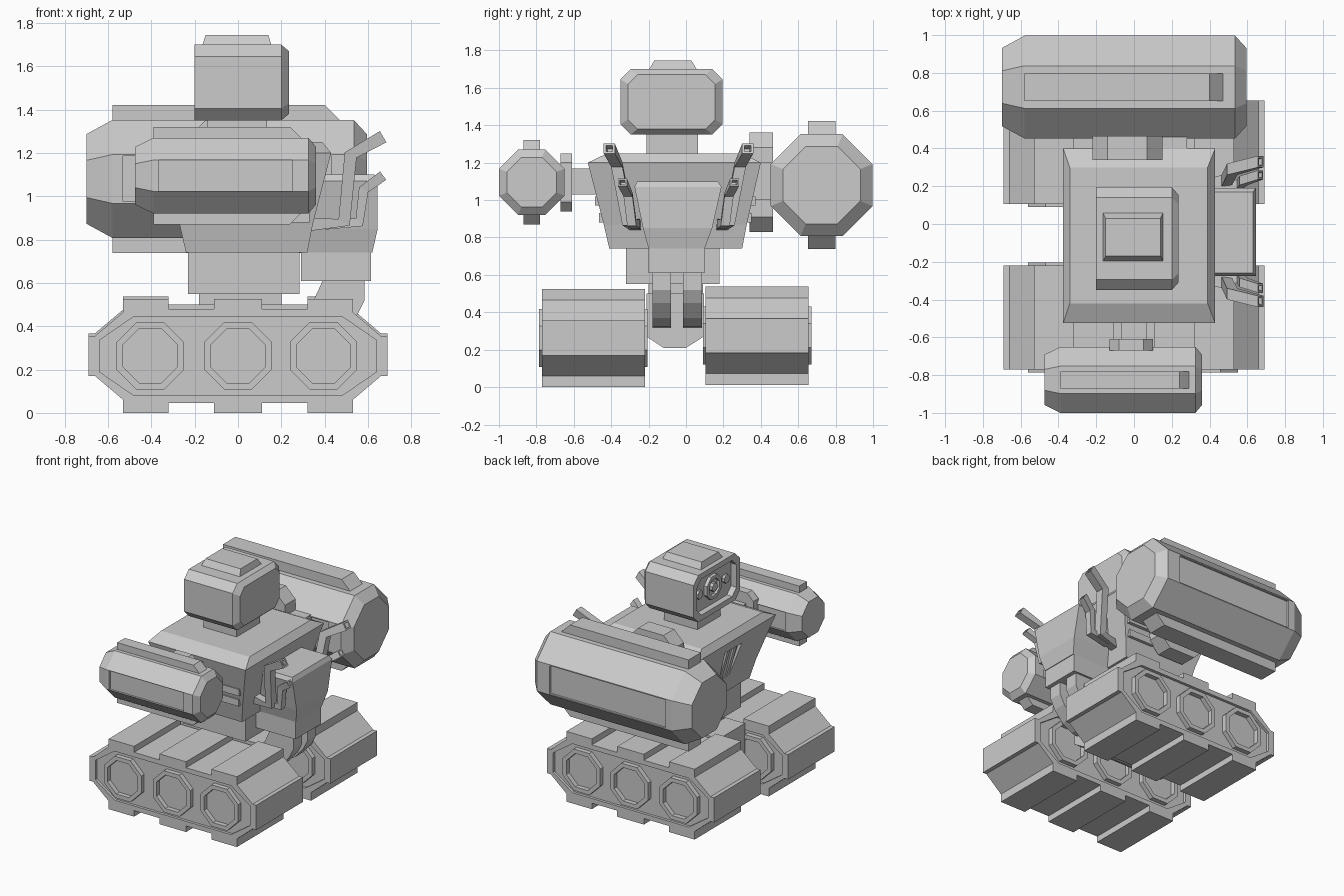
import bpy
import bmesh
import math

if "Cube" in bpy.data.objects:
    bpy.data.objects.remove(bpy.data.objects["Cube"])

grey = bpy.data.materials.new("plain_grey")
grey.use_nodes = True
GREY = (0.6, 0.6, 0.6, 1)
grey.diffuse_color = GREY
grey.node_tree.nodes["Principled BSDF"].inputs["Base Color"].default_value = GREY


def loft(name, rings):
    """Join equal-length rings of points and cap both ends."""
    bm = bmesh.new()
    rows = [[bm.verts.new(p) for p in ring] for ring in rings]
    n = len(rows[0])
    for a, b in zip(rows, rows[1:]):
        for i in range(n):
            j = (i + 1) % n
            bm.faces.new((a[i], a[j], b[j], b[i]))
    bm.faces.new(rows[0][::-1])
    bm.faces.new(rows[-1])
    bmesh.ops.recalc_face_normals(bm, faces=bm.faces)
    mesh = bpy.data.meshes.new(name)
    bm.to_mesh(mesh)
    bm.free()
    mesh.materials.append(grey)
    obj = bpy.data.objects.new(name, mesh)
    bpy.context.collection.objects.link(obj)
    return obj


def rect(x0, x1, y0, y1, z):
    return [(x0, y0, z), (x1, y0, z), (x1, y1, z), (x0, y1, z)]


def box(name, x0, x1, y0, y1, z0, z1):
    return loft(name, [rect(x0, x1, y0, y1, z) for z in (z0, z1)])


def prism_y(name, profile, y0, y1):
    return loft(name, [[(x, y, z) for x, z in profile] for y in (y0, y1)])


def octagon(cx, cz, apothem):
    r = apothem / math.cos(math.pi / 8)
    angles = [math.pi / 8 + k * math.pi / 4 for k in range(8)]
    return [(cx + r * math.cos(a), cz + r * math.sin(a)) for a in angles]


def oct_x(x, cy, cz, apothem):
    return [(x, y, z) for y, z in octagon(cy, cz, apothem)]


def chamfered(a0, a1, b0, b1, c):
    """Rectangle outline with cut corners."""
    return [(a0, b0 + c), (a0 + c, b0), (a1 - c, b0), (a1, b0 + c),
            (a1, b1 - c), (a1 - c, b1), (a0 + c, b1), (a0, b1 - c)]


def cut(obj, cutter):
    mod = obj.modifiers.new("recess", "BOOLEAN")
    mod.operation = "DIFFERENCE"
    mod.solver = "EXACT"
    mod.object = cutter
    bpy.context.view_layer.objects.active = obj
    bpy.ops.object.modifier_apply(modifier=mod.name)
    bpy.data.objects.remove(cutter)


def sweep(name, path, w):
    """Square tube along a path, hollow at its tip."""
    rings = []
    for i, (x, y, z) in enumerate(path):
        a, b = path[max(i - 1, 0)], path[min(i + 1, len(path) - 1)]
        dx, dz = b[0] - a[0], b[2] - a[2]
        k = w / math.hypot(dx, dz)
        nx, nz = -dz * k, dx * k
        rings.append([(x + nx, y - w, z + nz), (x + nx, y + w, z + nz),
                      (x - nx, y + w, z - nz), (x - nx, y - w, z - nz)])
    tip = path[-1]
    inner = [tuple(t + (p - t) * 0.6 for p, t in zip(pt, tip)) for pt in rings[-1]]
    prev = path[-2]
    deep = [tuple(q + (s - t) * 0.2 for q, s, t in zip(pt, prev, tip)) for pt in inner]
    return loft(name, rings + [inner, deep])


# Tracks: toothed outline, recessed sides and octagonal wheels
def track(name, y0, y1, dz):
    bottom = [(-.69, .17), (-.66, .17), (-.53, .06), (-.53, 0), (-.32, 0), (-.32, .045),
              (-.11, .045), (-.11, 0), (.11, 0), (.11, .045), (.32, .045), (.32, 0),
              (.53, 0), (.53, .06), (.66, .17), (.69, .17)]
    top = [(x, .525 - z) for x, z in reversed(bottom)]
    body = prism_y(name, [(x, z + dz) for x, z in bottom + top], y0, y1)
    panel = [(-.64, .19), (-.48, .08), (.48, .08), (.64, .19),
             (.64, .335), (.48, .445), (-.48, .445), (-.64, .335)]
    for y, s in ((y0, -1), (y1, 1)):
        cut(body, prism_y("recess_cutter", [(x, z + dz) for x, z in panel],
                          y - s * .02, y + s * .05))
        for i, x in enumerate((-.405, 0, .395)):
            steps = ((.155, -.05), (.155, .015), (.125, .015), (.125, -.035))
            loft(f"{name}_wheel_{i}", [[(px, y + s * d, pz) for px, pz in
                                        octagon(x, .263 + dz, r)] for r, d in steps])


track("front_track", -.77, -.22, 0)
track("rear_track", .105, .655, .012)

# Hull between the tracks, tail arms and waist
prism = [(-.21, .27), (-.12, .21), (0, .21), (.095, .27), (.095, .5), (-.21, .5)]
loft("hull", [[(x, y, z) for y, z in prism] for x in (-.34, .35)])
box("waist", -.18, .2, -.2, .09, .48, .6)
box("pelvis", -.23, .285, -.32, .18, .55, .76)
arm = [(.40, .63), (.585, .63), (.585, .52), (.55, .45), (.48, .37), (.4, .325),
       (.3, .31), (.3, .48), (.345, .51)]
for side, y in (("front", -.18), ("rear", -.015)):
    prism_y(side + "_tail_arm", arm, y, y + .1)

# Torso
torso = loft("torso", [rect(-.24, .32, -.41, .30, .74), rect(-.27, .345, -.44, .325, .87),
                       rect(-.375, .43, -.525, .40, 1.2), rect(-.34, .39, -.42, .30, 1.25)])
chest = [(-.16, 1.12), (.04, 1.12), (0, .88), (-.12, .88)]
cut(torso, loft("chest_cutter", [[(x + (1.12 - z) * .25, y, z) for y, z in chest]
                                 for x in (-.6, -.325)]))
for y in (-.1, -.02):
    loft("chest_bar", [rect(-.27, -.23, y - .015, y + .015, .87),
                       rect(-.345, -.3, y - .015, y + .015, 1.13)])
for i, z in enumerate((.88, .97)):
    for side, y, s in (("front", -.43, -1), ("rear", .315, 1)):
        out = y + s * (.035 + .022 * i)
        box(f"{side}_rib_{i}", .12, .33 + .02 * i, min(y, out), max(y, out), z, z + .05)

# Head with recessed face and lens
outer = chamfered(-.35, .195, 1.35, 1.70, .055)
inner = chamfered(-.31, .155, 1.38, 1.67, .05)
head = loft("head", [[(x, y, z) for y, z in prof]
                     for x, prof in ((-.2, outer), (.2, outer), (.235, inner))])
cut(head, loft("face_cutter", [[(x, y, z) for y, z in chamfered(-.31, .155, 1.39, 1.66, .05)]
                               for x in (-.3, -.155)]))
loft("eye", [oct_x(x, -.078, 1.525, r) for x, r in
             ((-.14, .085), (-.18, .085), (-.18, .06), (-.16, .06), (-.16, .03), (-.185, .03))])
for y in (-.235, .08):
    loft("side_eye", [oct_x(x, y, 1.525, .03) for x in (-.14, -.175)])
box("neck", -.14, .135, -.21, .065, 1.23, 1.36)
loft("head_lid", [rect(-.165, .155, -.2, .06, 1.695), rect(-.15, .14, -.17, .03, 1.745)])


# Side pods: tapered octagonal drums with lugs and sunken panels
def pod(name, cy, cz, r, xs, lug, lug_x, panel):
    x0, x1, x2, x3 = xs
    body = loft(name, [oct_x(x0, cy, cz, r * .76), oct_x(x1, cy, cz, r),
                       oct_x(x2, cy, cz, r), oct_x(x3, cy, cz, r * .76)])
    px0, px1, pz = panel
    for s in (-1, 1):
        ys = sorted((cy + s * (r - .015), cy + s * (r + .1)))
        cut(body, box("panel_cutter", px0, px1, ys[0], ys[1], cz - pz, cz + pz))
    w, h = lug
    a, b = lug_x
    slope = h - r
    for s in (-1, 1):
        prism_y(name + "_lug", [(a, cz + s * r * .9), (a, cz + s * h), (b, cz + s * h),
                                (b + slope, cz + s * r), (b + slope, cz + s * r * .9)],
                cy - w, cy + w)


pod("large_pod", .725, 1.08, .272, (-.70, -.58, .535, .595), (.073, .342),
    (-.58, .40), (-.53, .43, .105))
pod("small_pod", -.825, 1.095, .175, (-.475, -.39, .325, .36), (.045, .225),
    (-.39, .24), (-.365, .25, .072))

# Shoulder mounts
box("small_shoulder_arm", -.07, .07, -.62, -.44, 1.03, 1.17)
loft("small_shoulder_plate", [[(x, y, z) for x, z in chamfered(-.13, .1, .94, 1.25, .05)]
                              for y in (-.67, -.61)])
loft("large_shoulder_plate", [[(x, y, z) for x, z in chamfered(-.22, .15, .83, 1.36, .08)]
                              for y in (.34, .465)])
box("large_shoulder_arm", .15, .28, .3, .47, 1.0, 1.2)

# Backpack with lower block
loft("backpack", [rect(.3, .62, -.2, .1, .74), rect(.3, .645, -.23, .14, .85),
                  rect(.36, .645, -.275, .19, 1.07), rect(.38, .63, -.26, .17, 1.10)])
box("backpack_base", .29, .615, -.2, .1, .61, .76)

# Exhaust pipes, mirrored about the backpack
tall = [(.33, .23, .87), (.49, .27, .88), (.52, .33, 1.19), (.67, .37, 1.275)]
short = [(.4, .23, .87), (.56, .25, .88), (.58, .27, 1.03), (.67, .30, 1.095)]
for side, s in (("front", -1), ("rear", 1)):
    for kind, path, w in (("tall", tall, .03), ("short", short, .024)):
        sweep(f"{side}_{kind}_exhaust", [(x, -.04 + s * y, z) for x, y, z in path], w)
